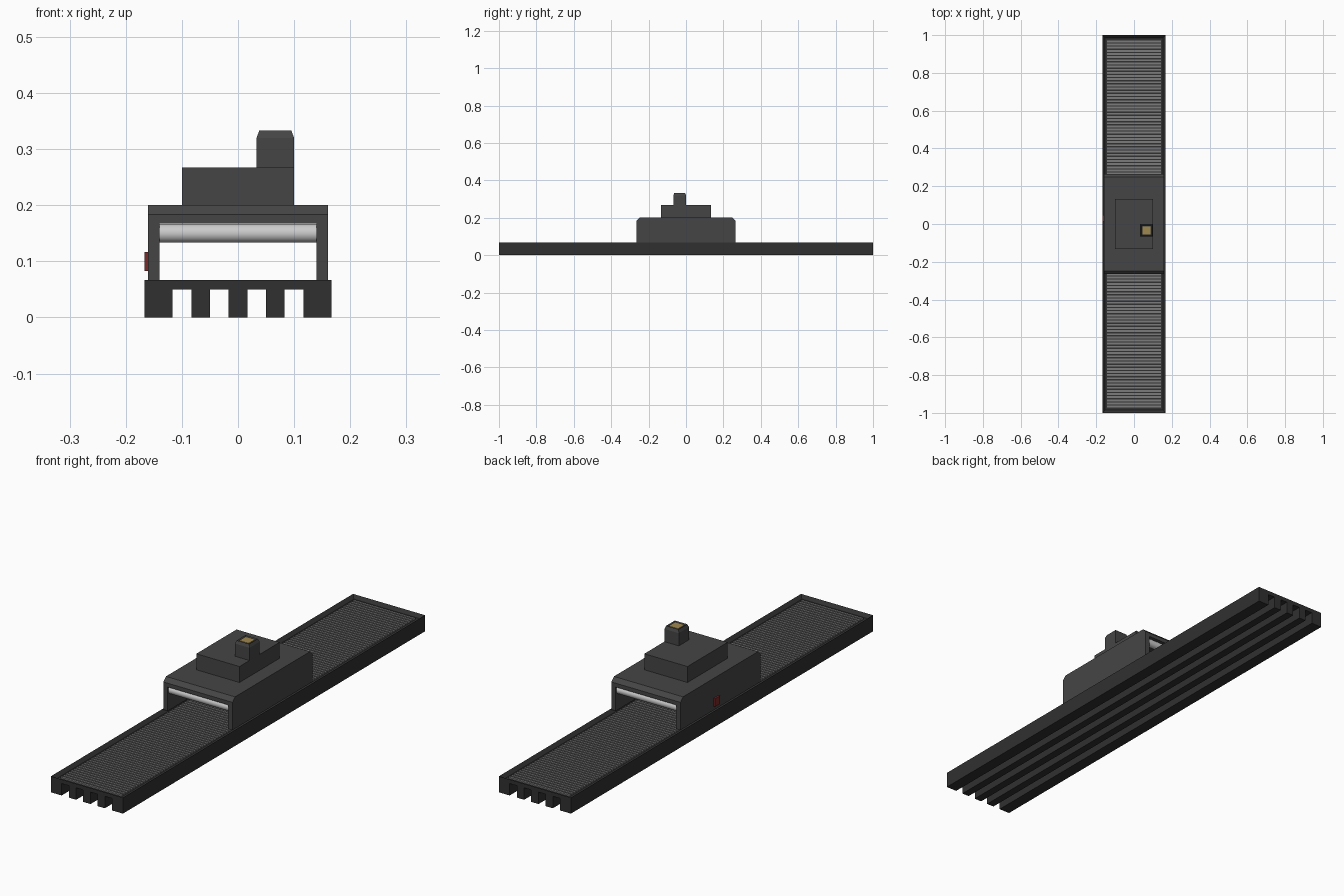
import bpy, bmesh, math

if "Cube" in bpy.data.objects:
    bpy.data.objects.remove(bpy.data.objects["Cube"])

def mesh_object(name, bm, color=None):
    bmesh.ops.recalc_face_normals(bm, faces=bm.faces[:])
    me = bpy.data.meshes.new(name)
    bm.to_mesh(me)
    bm.free()
    ob = bpy.data.objects.new(name, me)
    bpy.context.collection.objects.link(ob)
    if color:
        mat = bpy.data.materials.new(name + "_colour")
        mat.diffuse_color = (*color, 1)
        mat.use_nodes = True
        mat.node_tree.nodes["Principled BSDF"].inputs["Base Color"].default_value = mat.diffuse_color
        me.materials.append(mat)
    return ob

def add_box(bm, x0, x1, y0, y1, z0, z1):
    vs = bmesh.ops.create_cube(bm, size=1)["verts"]
    for v in vs:
        v.co = (x1 if v.co.x > 0 else x0,
                y1 if v.co.y > 0 else y0,
                z1 if v.co.z > 0 else z0)
    return vs

def box(name, *dims, color=None):
    bm = bmesh.new()
    add_box(bm, *dims)
    return mesh_object(name, bm, color)

def extrude_y(bm, pts, y0, y1):
    face = bm.faces.new([bm.verts.new((x, y0, z)) for x, z in pts])
    new = bmesh.ops.extrude_face_region(bm, geom=[face])["geom"]
    bmesh.ops.translate(bm, vec=(0, y1 - y0, 0),
                        verts=[g for g in new if isinstance(g, bmesh.types.BMVert)])

DARK = (0.03, 0.03, 0.03)
HOUSE = (0.06, 0.06, 0.06)

# Base: plate with four channels below, profile run along y
W, H = 0.167, 0.067
pts = [(-W, 0)]
for a, b in ((-0.117, -0.083), (-0.05, -0.017), (0.017, 0.05), (0.083, 0.117)):
    pts += [(a, 0), (a, 0.05), (b, 0.05), (b, 0)]
pts += [(W, 0), (W, H), (-W, H)]
bm = bmesh.new()
extrude_y(bm, pts, -1, 1)
# Shallow belt recess in the top, leaving a rim
top = max(bm.faces, key=lambda f: f.calc_center_median().z)
bmesh.ops.inset_region(bm, faces=[top], thickness=0.02)
bmesh.ops.translate(bm, vec=(0, 0, -0.013), verts=top.verts[:])
mesh_object("conveyor_base", bm, DARK)

# Belt slats lying across the recess
bm = bmesh.new()
count, pitch = 117, 0.01667
for i in range(count):
    y = (i - (count - 1) / 2) * pitch
    add_box(bm, -0.143, 0.143, y - 0.005, y + 0.005, 0.053, 0.06)
mesh_object("belt_slats", bm, (0.2, 0.2, 0.2))

# Scanner tunnel: arch profile with bevelled upper end edges
bm = bmesh.new()
extrude_y(bm, [(-0.16, H), (-0.16, 0.2), (0.16, 0.2), (0.16, H),
               (0.14, H), (0.14, 0.167), (-0.14, 0.167), (-0.14, H)], -0.265, 0.265)
edges = [e for e in bm.edges if all(v.co.z > 0.19 for v in e.verts)
         and abs(e.verts[0].co.y - e.verts[1].co.y) < 1e-4]
bmesh.ops.bevel(bm, geom=edges, offset=0.0167, segments=1, affect="EDGES")
mesh_object("tunnel_housing", bm, HOUSE)

# Rollers under the roof at both tunnel mouths
for label, y in (("front", -0.245), ("back", 0.245)):
    bpy.ops.mesh.primitive_cylinder_add(vertices=24, radius=0.0167, depth=0.28,
                                        location=(0, y, 0.15), rotation=(0, math.pi / 2, 0))
    bpy.context.object.name = label + "_roller"
    bpy.ops.object.shade_smooth_by_angle()

# Upper box
box("upper_box", -0.1, 0.1, -0.133, 0.133, 0.2, 0.267, color=HOUSE)

# Tower with bevelled top and a sunken lamp
bm = bmesh.new()
add_box(bm, 0.033, 0.1, -0.067, 0, 0.267, 0.32)
top = max(bm.faces, key=lambda f: f.calc_center_median().z)
bmesh.ops.inset_region(bm, faces=[top], thickness=0.007)
bmesh.ops.translate(bm, vec=(0, 0, 0.013), verts=top.verts[:])
bmesh.ops.inset_region(bm, faces=[top], thickness=0.005)
bmesh.ops.translate(bm, vec=(0, 0, -0.004), verts=top.verts[:])
mesh_object("tower", bm, HOUSE)
box("tower_lamp", 0.0455, 0.0875, -0.0545, -0.0125, 0.322, 0.331, color=(0.35, 0.25, 0.08))

# Red button on the left side
box("side_button", -0.167, -0.16, 0.013, 0.047, 0.083, 0.117, color=(0.2, 0.02, 0.02))
